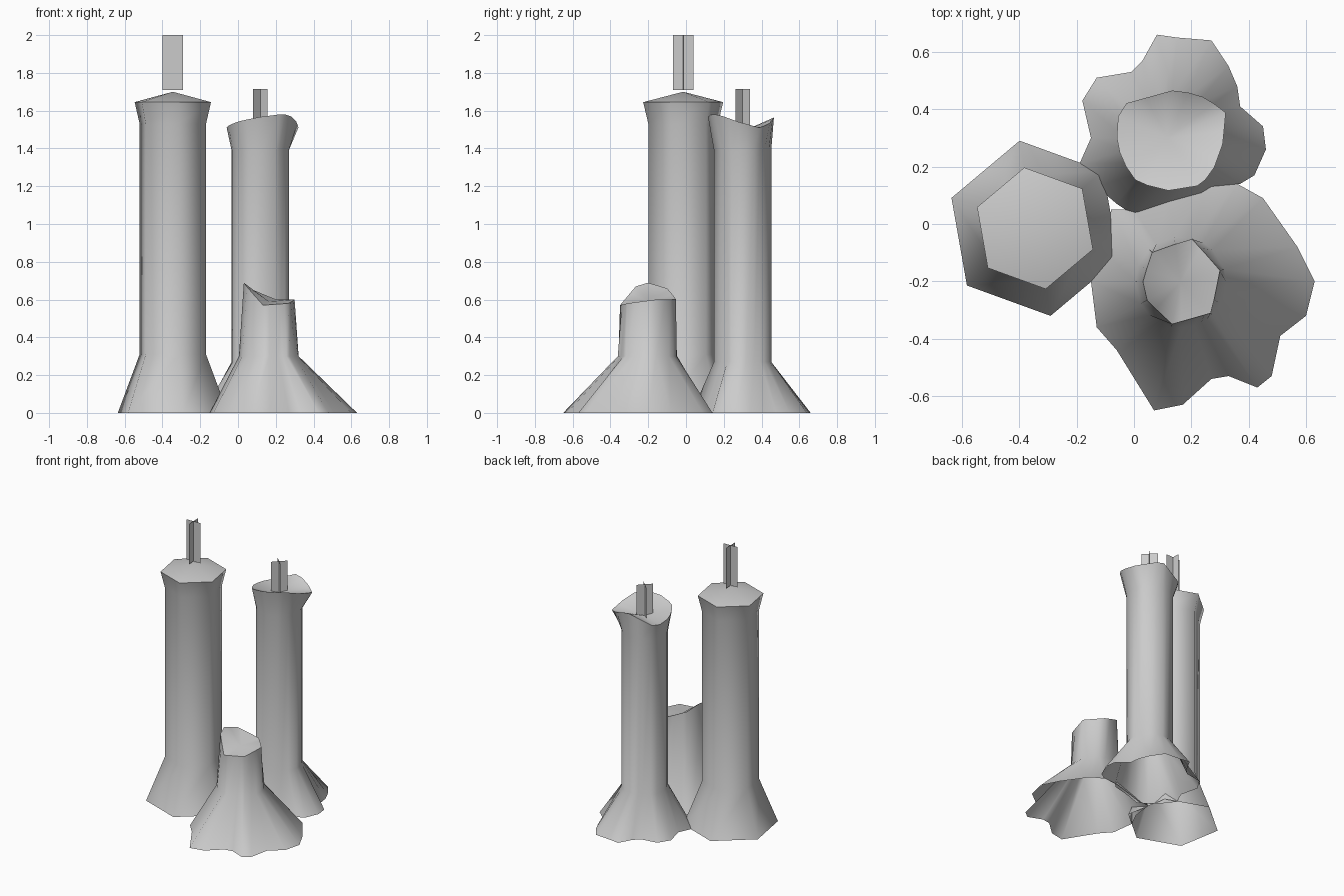
import bpy
import bmesh
import math
from mathutils import Vector

cube = bpy.data.objects.get("Cube")
if cube:
    bpy.data.objects.remove(cube, do_unlink=True)

wax = bpy.data.materials.new("grey wax")
wax.use_nodes = True
GREY = (0.6, 0.6, 0.6, 1.0)
wax.diffuse_color = GREY
wax.node_tree.nodes["Principled BSDF"].inputs["Base Color"].default_value = GREY


def finish(name, bm, smooth):
    """Turn a bmesh into a named, shaded object."""
    mesh = bpy.data.meshes.new(name)
    bm.to_mesh(mesh)
    bm.free()
    mesh.materials.append(wax)
    obj = bpy.data.objects.new(name, mesh)
    bpy.context.collection.objects.link(obj)
    if smooth:
        bpy.ops.object.select_all(action='DESELECT')
        obj.select_set(True)
        bpy.context.view_layer.objects.active = obj
        bpy.ops.object.shade_smooth_by_angle(angle=math.radians(65))
    return obj


def circle(centre, radius, z, directions):
    return [centre + d * radius + Vector((0, 0, z)) for d in directions]


def project(centre, directions, outline):
    """Follow each direction from the centre until it meets the outline."""
    ring = []
    for d in directions:
        for p, q in zip(outline, outline[1:] + outline[:1]):
            a, b = Vector(p) - centre, Vector(q) - centre
            side_a = d.x * a.y - d.y * a.x
            side_b = d.x * b.y - d.y * b.x
            if side_a * side_b <= 0 and side_a != side_b:
                hit = a.lerp(b, side_a / (side_a - side_b))
                if hit.x * d.x + hit.y * d.y > 0:
                    ring.append(centre + hit)
                    break
    return ring


def loft(name, rings, tip):
    """Skin a stack of rings, leave the bottom open and close the top to a tip."""
    bm = bmesh.new()
    rows = [[bm.verts.new(p) for p in ring] for ring in rings]
    count = len(rows[0])
    for low, high in zip(rows, rows[1:]):
        for i in range(count):
            j = (i + 1) % count
            bm.faces.new((low[i], low[j], high[j], high[i]))
    top = bm.verts.new(tip)
    for i in range(count):
        bm.faces.new((rows[-1][i], rows[-1][(i + 1) % count], top))
    return finish(name, bm, True)


def melted_candle(name, centre, base, rim, body, tip_z):
    """Loft from a spread base, through round body rings, to an uneven rim."""
    base = [Vector((x, y, 0)) for x, y in base]
    directions = [(p - centre).normalized() for p in base]
    rings = [base] + [circle(centre, r, z, directions) for r, z in body]
    rings.append(project(centre, directions, rim))
    return loft(name, rings, centre + Vector((0, 0, tip_z)))


def wick(name, centre, bottom, top, turn):
    """Two crossed vertical cards."""
    bm = bmesh.new()
    for angle in (turn, turn + math.pi / 2):
        arm = Vector((math.cos(angle), math.sin(angle), 0)) * 0.055
        bm.faces.new([bm.verts.new(centre + arm * s + Vector((0, 0, z)))
                      for s, z in ((-1, bottom), (1, bottom), (1, top), (-1, top))])
    return finish(name, bm, False)


# Tall six-sided candle
tall_centre = Vector((-0.345, -0.015, 0))
hexagon = [Vector((math.cos(a), math.sin(a), 0))
           for a in (math.radians(40 + 60 * i) for i in range(6))]
tall_profile = [(0.31, 0), (0.187, 0.31), (0.187, 1.53), (0.215, 1.645)]
loft("tall_candle", [circle(tall_centre, r, z, hexagon) for r, z in tall_profile],
     tall_centre + Vector((0, 0, 1.7)))
wick("tall_wick", tall_centre, 1.71, 2.0, math.radians(2))

# Slim candle with a sloping, hollowed top
slim_centre = Vector((0.118, 0.3, 0))
slim_base = [(.46, .26), (.45, .34), (.37, .41), (.36, .48), (.33, .55), (.27, .64),
             (.15, .65), (.08, .66), (.03, .57), (-.01, .53), (-.13, .51), (-.18, .43),
             (-.15, .3), (-.19, .21), (-.13, .13), (-.06, .07), (0, .03), (.12, .07),
             (.24, .1), (.27, .13), (.37, .14), (.42, .17)]
slim_rim = [(.31, .28, 1.54), (.32, .39, 1.51), (.25, .44, 1.53), (.15, .47, 1.57),
            (-.03, .42, 1.5), (-.07, .35, 1.5), (-.05, .25, 1.52), (-.01, .16, 1.54),
            (.08, .12, 1.56), (.19, .11, 1.58), (.27, .17, 1.58)]
melted_candle("slim_candle", slim_centre, slim_base, slim_rim,
              [(0.152, 0.27), (0.152, 1.39)], 1.49)
wick("slim_wick", slim_centre, 1.43, 1.715, math.pi / 4)

# Short candle melted into a wide skirt
short_centre = Vector((0.163, -0.203, 0))
short_base = [(.63, -.2), (.57, -.08), (.45, .09), (.36, .14), (.25, .13), (.12, .09),
              (0, .05), (-.08, .05), (-.1, -.1), (-.15, -.2), (-.13, -.36), (-.06, -.44),
              (.07, -.65), (.17, -.63), (.27, -.54), (.33, -.53), (.43, -.57),
              (.48, -.53), (.51, -.39), (.6, -.32)]
short_rim = [(.3, -.16, .6), (.2, -.05, .6), (.06, -.1, .66), (.02, -.24, .7),
             (.13, -.35, .57), (.27, -.31, .58)]
melted_candle("short_candle", short_centre, short_base, short_rim,
              [(0.158, 0.3)], 0.59)
